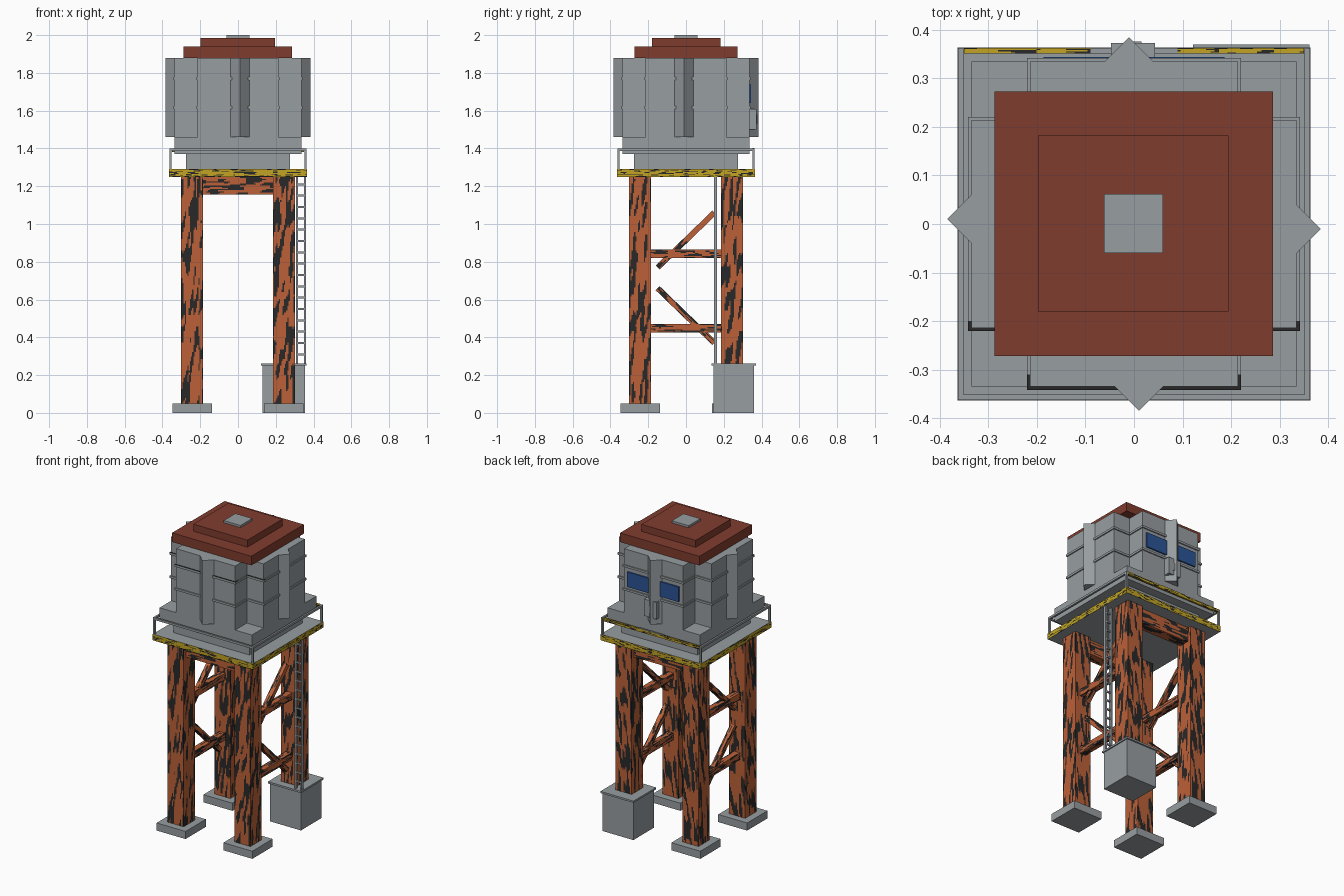
import bpy, bmesh, math
from mathutils import Vector, Matrix, noise

if "Cube" in bpy.data.objects:
    bpy.data.objects.remove(bpy.data.objects["Cube"])


def srgb(r, g, b):
    return tuple(((c / 255 + 0.055) / 1.055) ** 2.4 for c in (r, g, b)) + (1,)


def material(name, rgb):
    m = bpy.data.materials.new(name)
    m.diffuse_color = srgb(*rgb)
    m.use_nodes = True
    m.node_tree.nodes["Principled BSDF"].inputs["Base Color"].default_value = m.diffuse_color
    return m


GREY = material("steel_grey", (151, 157, 160))
ROOF = material("roof_red", (128, 60, 46))
RUST = material("rust_orange", (188, 97, 56))
DARK = material("worn_dark", (40, 40, 40))
YELLOW = material("hazard_yellow", (194, 164, 36))
BLUE = material("panel_blue", (42, 84, 148))


def finish(name, bm, mats, matrix=None):
    me = bpy.data.meshes.new(name)
    if matrix:
        bm.transform(matrix)
    bm.to_mesh(me)
    bm.free()
    for m in mats:
        me.materials.append(m)
    ob = bpy.data.objects.new(name, me)
    bpy.context.collection.objects.link(ob)
    return ob


def box(name, lo, hi, mat):
    """Plain box between two corners."""
    bm = bmesh.new()
    bmesh.ops.create_cube(bm, size=1)
    lo, hi = Vector(lo), Vector(hi)
    for v in bm.verts:
        v.co = (lo + hi) / 2 + v.co * (hi - lo)
    return finish(name, bm, [mat])


def prism(name, pts, z0, z1, mat):
    """Plan outline extruded upward."""
    bm = bmesh.new()
    f = bm.faces.new([bm.verts.new((x, y, z0)) for x, y in pts])
    r = bmesh.ops.extrude_face_region(bm, geom=[f])
    for v in r["geom"]:
        if isinstance(v, bmesh.types.BMVert):
            v.co.z = z1
    bmesh.ops.recalc_face_normals(bm, faces=bm.faces)
    return finish(name, bm, [mat])


def worn_box(name, lo, hi, segs, freq, base, shear=0.0, matrix=None, plain_caps=False, seed=0.0, limit=0.08):
    """Gridded box whose faces are base or dark in streaks, by stretched noise."""
    bm = bmesh.new()
    lo, hi = Vector(lo), Vector(hi)
    for ax in range(3):
        u, w = (ax + 1) % 3, (ax + 2) % 3
        caps = plain_caps and ax == 2
        nu, nw = (1, 1) if caps else (segs[u], segs[w])
        for side in (0, 1):
            grid = []
            for i in range(nu + 1):
                row = []
                for j in range(nw + 1):
                    p = Vector((0, 0, 0))
                    p[ax] = hi[ax] if side else lo[ax]
                    p[u] = lo[u] + (hi[u] - lo[u]) * i / nu
                    p[w] = lo[w] + (hi[w] - lo[w]) * j / nw
                    row.append(bm.verts.new(p))
                grid.append(row)
            for i in range(nu):
                for j in range(nw):
                    q = [grid[i][j], grid[i + 1][j], grid[i + 1][j + 1], grid[i][j + 1]]
                    f = bm.faces.new(q if side else q[::-1])
                    c = f.calc_center_median()
                    c.x -= shear * c.z
                    c.y -= shear * c.z
                    n = noise.noise(Vector([c[k] * freq[k] + seed + 0.37 for k in range(3)]))
                    f.material_index = 2 if caps else int(n > limit)
    bmesh.ops.remove_doubles(bm, verts=bm.verts, dist=1e-5)
    return finish(name, bm, [base, DARK, GREY], matrix)


# Legs and footings (back right one stands in a tall block)
for sx in (-1, 1):
    for sy in (-1, 1):
        tag = ("back" if sy > 0 else "front") + ("_right" if sx > 0 else "_left")
        x, y = 0.2425 * sx, 0.2425 * sy
        worn_box(tag + "_leg", (x - .058, y - .058, 0.03), (x + .058, y + .058, 1.25),
                 (18, 18, 100), (56, 56, 6), RUST, shear=0.1, seed=sx * 3.1 + sy * 7.3, limit=0.09)
        if (sx, sy) != (1, 1):
            box(tag + "_footing", (x - .105, y - .105, 0), (x + .105, y + .105, .05), GREY)
box("corner_block", (.13, .145, 0), (.355, .36, .25), GREY)
box("corner_block_lid", (.122, .136, .25), (.362, .37, .262), GREY)

# Top beams at front and back
for sy, tag in ((-1, "front"), (1, "back")):
    y = 0.2425 * sy
    worn_box(tag + "_top_beam", (-.19, y - .035, 1.155), (.19, y + .035, 1.25),
             (36, 8, 16), (10, 60, 80), RUST, seed=sy * 5.7)

# Side bracing: two horizontals and two diagonals on each side
for sx, tag in ((-1, "left"), (1, "right")):
    x = 0.2425 * sx
    for k, z in enumerate((0.448, 0.842)):
        worn_box(f"{tag}_strut_{k}", (x - .022, -.19, z - .022), (x + .022, .19, z + .022),
                 (6, 40, 8), (80, 14, 110), RUST, seed=k * 4.2 + sx)
    for k, (za, zb) in enumerate(((.66, .37), (.77, 1.06))):
        L = math.hypot(.30, zb - za) / 2
        M = Matrix.Translation((x, 0, (za + zb) / 2)) @ Matrix.Rotation(math.atan2(zb - za, .30), 4, 'X')
        worn_box(f"{tag}_diagonal_{k}", (-.016, -L, -.015), (.016, L, .015),
                 (5, 36, 6), (80, 14, 120), RUST, matrix=M, seed=k * 2.9 + sx)

# Platform: grey deck with a worn yellow rim
worn_box("platform", (-.364, -.364, 1.25), (.364, .364, 1.29),
         (90, 90, 10), (24, 24, 190), YELLOW, plain_caps=True, limit=0.2)

# Railing: grey on three sides, worn yellow at the back with a grey middle cover
R, t = 0.357, 0.006
for sx in (-1, 1):
    for sy in (-1, 1):
        box("rail_post", (sx * R - t, sy * R - t, 1.29), (sx * R + t, sy * R + t, 1.40), GREY)
    box("side_rail", (sx * R - t, -R, 1.386), (sx * R + t, R, 1.40), GREY)
box("front_rail", (-R, -R - t, 1.386), (R, -R + t, 1.40), GREY)
worn_box("back_rail", (-.35, R - t, 1.38), (.35, R + t, 1.40), (80, 5, 5), (24, 220, 190), YELLOW, limit=0.18)
box("back_rail_cover", (-.09, R - t, 1.40), (.09, R + t, 1.403), GREY)

# Ladder beside the back right leg
for x in (.312, .354):
    box("ladder_rail", (x - .005, .147, .25), (x + .005, .165, 1.26), GREY)
for i in range(16):
    z = .31 + i * .06
    box("ladder_rung", (.312, .151, z - .005), (.354, .161, z + .005), GREY)


# Tank: plinth, square lower slab, cross-shaped body with hoops
def cross(a, b):
    pts = []
    for k in range(4):
        c, s = round(math.cos(k * math.pi / 2)), round(math.sin(k * math.pi / 2))
        for x, y in ((a, -b), (a, b), (b, b)):
            pts.append((x * c - y * s, x * s + y * c))
    return pts


box("tank_plinth", (-.275, -.275, 1.29), (.275, .275, 1.37), GREY)
box("tank_lower_slab", (-.335, -.335, 1.37), (.335, .335, 1.46), GREY)
prism("tank_body", cross(.335, .214), 1.46, 1.88, GREY)
for z in (1.617, 1.77):
    prism("tank_hoop", cross(.342, .221), z - .007, z + .007, GREY)

# Dark strips along the top of the upper hoop at the front
z0, z1 = 1.777, 1.778
box("hoop_strip_front", (-.221, -.342, z0), (.221, -.334, z1), DARK)
for s in (-1, 1):
    for n, (a, b, c, d) in enumerate(((.213, .221, -.342, -.31), (.213, .342, -.221, -.213),
                                      (.334, .342, -.221, -.20))):
        a, b = sorted((s * a, s * b))
        box(f"hoop_strip_{n}", (a, c, z0), (b, d, z1), DARK)

# Wedge fins on all four faces, each slightly off centre
for k, tag in enumerate(("front", "right", "back", "left")):
    c, s = round(math.cos(k * math.pi / 2)), round(math.sin(k * math.pi / 2))
    dx = -.01 if k in (1, 3) else .01
    tri = [(dx - .055, -.33), (dx, -.385), (dx + .055, -.33)]
    prism(tag + "_fin", [(x * c - y * s, x * s + y * c) for x, y in tri], 1.46, 1.88, GREY)

# Blue panel and control box on the back
box("back_blue_panel", (-.187, .335, 1.64), (.187, .344, 1.738), BLUE)
box("control_box", (-.047, .335, 1.50), (.043, .373, 1.61), GREY)
box("control_box_switch", (-.02, .373, 1.53), (.015, .376, 1.58), GREY)

# Stepped roof and cap
box("roof_lower", (-.288, -.272, 1.88), (.287, .273, 1.94), ROOF)
box("roof_upper", (-.198, -.18, 1.94), (.195, .182, 1.986), ROOF)
box("roof_cap", (-.062, -.06, 1.986), (.06, .062, 2.0), GREY)
